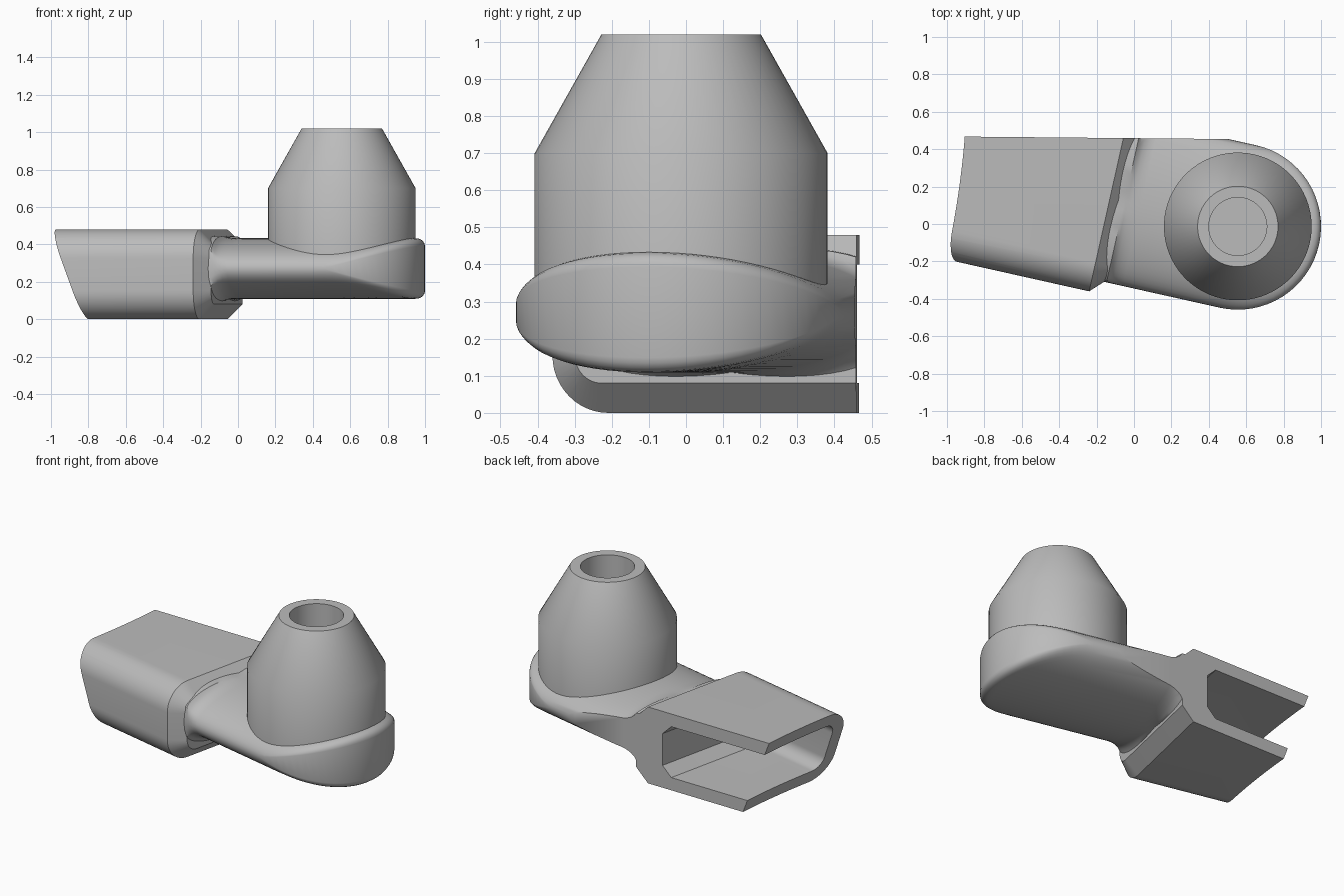
import bpy, bmesh
from math import sin, cos, pi, sqrt, radians
from mathutils import Matrix

cube = bpy.data.objects.get("Cube")
if cube:
    bpy.data.objects.remove(cube, do_unlink=True)

grey = bpy.data.materials.new("light grey plastic")
grey.use_nodes = True
tone = (0.5, 0.5, 0.5, 1)
grey.diffuse_color = tone
grey.node_tree.nodes["Principled BSDF"].inputs["Base Color"].default_value = tone

# Local frame: x along the arm, y across it, origin under the funnel axis
FRAME = Matrix.Translation((0.555, -0.013, 0)) @ Matrix.Rotation(radians(-12.6), 4, 'Z')


def skin(bm, rings, closed=True, caps=True):
    loops = [[bm.verts.new(p) for p in ring] for ring in rings]
    n = len(loops[0])
    for a, b in zip(loops, loops[1:]):
        for i in range(n if closed else n - 1):
            j = (i + 1) % n
            bm.faces.new((a[i], a[j], b[j], b[i]))
    if caps:
        bm.faces.new(loops[0])
        bm.faces.new(loops[-1])


def finish(bm, name, frame=None):
    bmesh.ops.remove_doubles(bm, verts=bm.verts[:], dist=0.0004)
    if frame:
        bm.transform(frame)
    bmesh.ops.recalc_face_normals(bm, faces=bm.faces[:])
    mesh = bpy.data.meshes.new(name)
    bm.to_mesh(mesh)
    bm.free()
    mesh.materials.append(grey)
    obj = bpy.data.objects.new(name, mesh)
    bpy.context.collection.objects.link(obj)
    return obj


def loft(name, rings, frame=None):
    bm = bmesh.new()
    skin(bm, rings)
    return finish(bm, name, frame)


def activate(obj):
    bpy.ops.object.select_all(action='DESELECT')
    obj.select_set(True)
    bpy.context.view_layer.objects.active = obj


def cut(obj, *cutters):
    activate(obj)
    for cutter in cutters:
        cutter.hide_render = True
        mod = obj.modifiers.new("cut", 'BOOLEAN')
        mod.operation = 'DIFFERENCE'
        mod.solver = 'EXACT'
        mod.object = cutter
        bpy.ops.object.modifier_apply(modifier=mod.name)


def smooth(obj):
    activate(obj)
    bpy.ops.object.shade_smooth_by_angle(angle=radians(30))


# Sleeve section: rounded at the front, running past the back cut
def sleeve_ring(u, inset, steps=12):
    r = 0.155 - inset
    front, low, high = -0.512 + inset, inset, 0.48 - inset
    pts = [(u, 1.0, low)]
    for k in range(steps + 1):
        a = k / steps * pi / 2
        pts.append((u, front + r - r * sin(a), low + r - r * cos(a)))
    for k in range(steps + 1):
        a = k / steps * pi / 2
        pts.append((u, front + r - r * cos(a), high - r + r * sin(a)))
    pts.append((u, 1.0, high))
    return pts


sleeve = loft("sleeve", [sleeve_ring(-2, 0), sleeve_ring(-0.70, 0),
                         sleeve_ring(-0.62, 0.08)], FRAME)
cavity = loft("cavity_cutter", [sleeve_ring(-2.2, 0.08), sleeve_ring(-0.86, 0.08),
                                sleeve_ring(-0.80, 0.14)], FRAME)


# Back cutter: everything behind a nearly straight plane
def back_ring(z):
    return [(-3, 0.487, z), (2, 0.440, z), (2, 3, z), (-3, 3, z)]


back = loft("back_cutter", [back_ring(-1), back_ring(2)])


# Mouth cutter: curved from front to back, leaning with height
def mouth_ring(z):
    pts = []
    for k in range(17):
        y = 0.6 - k * 0.075
        d = max(0, 0.5 - y)
        x = -0.902 - 0.075 * d - 0.105 * d * d + 0.38 * (0.48 - z)
        pts.append((x, y, z))
    return pts + [(-4, -0.6, z), (-4, 0.6, z)]


mouth = loft("mouth_cutter", [mouth_ring(-0.2), mouth_ring(0.7)])
cut(sleeve, cavity, back, mouth)
smooth(sleeve)

# Arm: elliptical section whose tip is trimmed to a round plan with a soft rim
R, H, MID, STEPS = 0.445, 0.162, 0.271, 14


def tip_curve(theta):
    top = []
    for k in range(STEPS + 1):
        r = R * sin(k / STEPS * pi / 2)
        u, v = r * cos(theta), r * sin(theta)
        h = H * sqrt(max(0, 1 - (v / R) ** 2))
        f = 0.04
        near = max(0, f - (R - r))
        h -= (f - sqrt(f * f - near * near)) * abs(cos(theta))
        top.append((u, v, max(h, 0)))
    low = [(u, v, -h) for u, v, h in reversed(top)]
    return [(u, v, MID + h) for u, v, h in top + low]


def arm_ring(u, flare):
    n = STEPS * 4
    pts = []
    for k in range(n):
        a = k / n * 2 * pi
        v, z = R * sin(a), H * cos(a)
        grow = flare * abs(sin(a)) * max(-1, min(1, cos(a) * 5))
        pts.append((u, v, MID + z + grow))
    return pts


bm = bmesh.new()
skin(bm, [tip_curve(-pi / 2 + k / 32 * pi) for k in range(33)], closed=False, caps=False)
stations = [(0, 0), (-0.53, 0), (-0.56, 0.006), (-0.585, 0.018),
            (-0.605, 0.035), (-0.62, 0.06), (-0.70, 0.06)]
skin(bm, [arm_ring(u, f) for u, f in stations], caps=False)
bmesh.ops.remove_doubles(bm, verts=bm.verts[:], dist=0.0004)
bmesh.ops.holes_fill(bm, edges=[e for e in bm.edges if e.is_boundary], sides=0)
arm = finish(bm, "arm", FRAME)
cut(arm, back)
smooth(arm)

# Funnel: cylinder tapering to a bored neck
profile = [(0, 0.45), (0.155, 0.45), (0.155, 1.02), (0.215, 1.02),
           (0.395, 0.70), (0.395, 0.27), (0, 0.27)]
bm = bmesh.new()
SIDES = 72
skin(bm, [[(r * cos(k / SIDES * 2 * pi), r * sin(k / SIDES * 2 * pi), z) for r, z in profile]
          for k in range(SIDES + 1)], closed=False, caps=False)
funnel = finish(bm, "funnel", FRAME)
smooth(funnel)

for cutter in (cavity, back, mouth):
    bpy.data.objects.remove(cutter, do_unlink=True)
